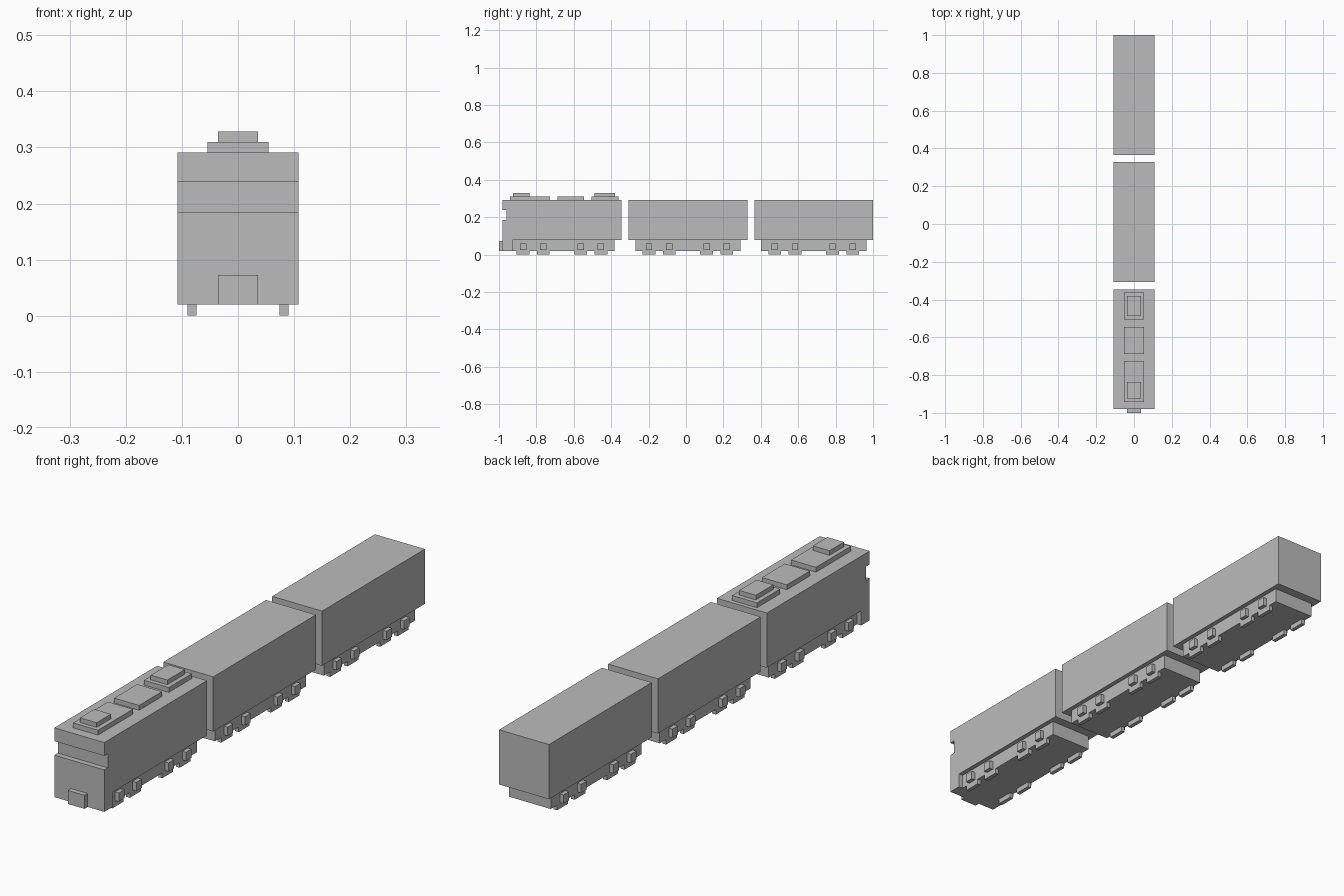
import bpy
import bmesh

default = bpy.data.objects.get("Cube")
if default:
    bpy.data.objects.remove(default, do_unlink=True)

grey = bpy.data.materials.new("plain_grey")
grey.use_nodes = True
grey.diffuse_color = (0.5, 0.5, 0.5, 1)
bsdf = next(n for n in grey.node_tree.nodes if n.type == 'BSDF_PRINCIPLED')
bsdf.inputs["Base Color"].default_value = grey.diffuse_color


def extrude_profile(name, points, x0, x1):
    """Extrude a closed (y, z) outline from x0 to x1."""
    bm = bmesh.new()
    face = bm.faces.new([bm.verts.new((x0, y, z)) for y, z in points])
    side = bmesh.ops.extrude_face_region(bm, geom=[face])
    verts = [v for v in side["geom"] if isinstance(v, bmesh.types.BMVert)]
    bmesh.ops.translate(bm, verts=verts, vec=(x1 - x0, 0, 0))
    bmesh.ops.recalc_face_normals(bm, faces=bm.faces)
    mesh = bpy.data.meshes.new(name)
    bm.to_mesh(mesh)
    bm.free()
    mesh.materials.append(grey)
    obj = bpy.data.objects.new(name, mesh)
    bpy.context.collection.objects.link(obj)
    return obj


def box(name, x0, x1, y0, y1, z0, z1):
    return extrude_profile(name, [(y0, z0), (y1, z0), (y1, z1), (y0, z1)], x0, x1)


HALF_W, HALF_L, PITCH = 0.108, 0.3175, 0.673
FLOOR, SILL, ROOF = 0.02, 0.077, 0.291
CHASSIS_W, CHASSIS_L = 0.09, 0.281


def running_gear(name, cy):
    # chassis block with wheels and axle boxes on both sides
    box(name + "_chassis", -CHASSIS_W, CHASSIS_W, cy - CHASSIS_L, cy + CHASSIS_L, FLOOR, SILL)
    for offset in (-0.208, -0.1, 0.1, 0.208):
        y = cy + offset
        for side, s in (("left", 1), ("right", -1)):
            box(f"{name}_wheel_{side}", s * 0.074, s * CHASSIS_W,
                y - 0.034, y + 0.034, 0, FLOOR)
            box(f"{name}_axle_box_{side}", s * CHASSIS_W, s * 0.106,
                y - 0.017, y + 0.017, 0.024, 0.058)


# locomotive body: side outline with windscreen recess and front skirt
loco_y = 0.01 - PITCH
nose, tail = loco_y - HALF_L, loco_y + HALF_L
extrude_profile("locomotive_body", [
    (nose, FLOOR), (-0.928, FLOOR), (-0.928, SILL), (tail, SILL),
    (tail, ROOF), (nose, ROOF), (nose, 0.239), (-0.959, 0.239),
    (-0.959, 0.184), (nose, 0.184)], -HALF_W, HALF_W)
running_gear("locomotive", loco_y)
box("front_coupler", -0.036, 0.036, -1, nose, FLOOR, 0.073)

# roof equipment
for name, y0, y1 in (("front", -0.942, -0.726), ("middle", -0.688, -0.546),
                     ("rear", -0.505, -0.362)):
    box(name + "_roof_pad", -0.054, 0.054, y0, y1, ROOF, 0.31)
for name, y0, y1 in (("front", -0.925, -0.836), ("rear", -0.488, -0.38)):
    box(name + "_roof_vent", -0.036, 0.036, y0, y1, 0.31, 0.328)

# two plain carriages
for name, cy in (("middle_carriage", 0.01), ("rear_carriage", 0.01 + PITCH)):
    box(name + "_body", -HALF_W, HALF_W, cy - HALF_L, cy + HALF_L, SILL, ROOF)
    running_gear(name, cy)
